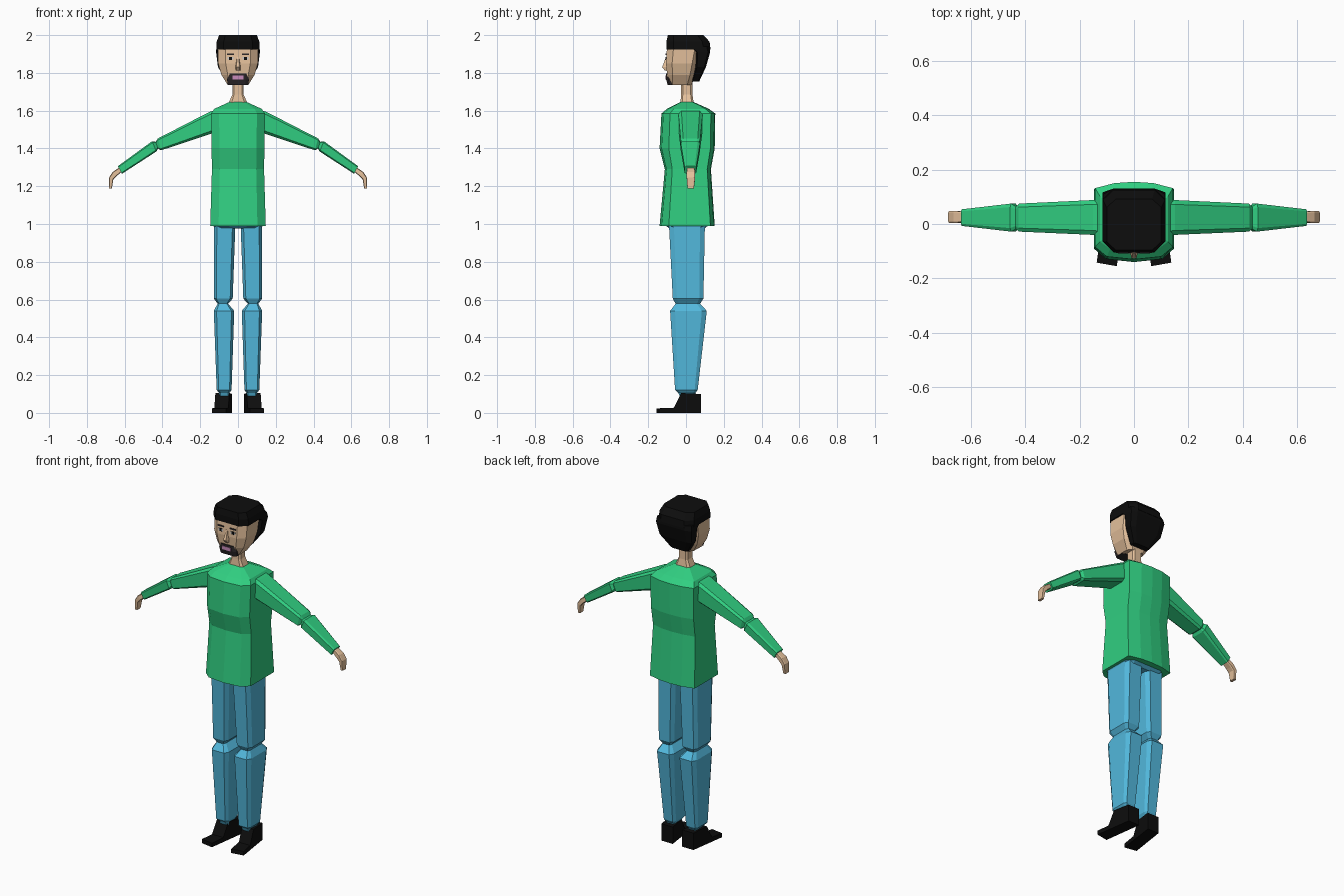
import bpy, bmesh
from mathutils import Vector as V

if "Cube" in bpy.data.objects:
    bpy.data.objects.remove(bpy.data.objects["Cube"])


def mat(name, r, g, b):
    m = bpy.data.materials.new(name)
    m.diffuse_color = (r, g, b, 1)
    m.use_nodes = True
    m.node_tree.nodes["Principled BSDF"].inputs["Base Color"].default_value = m.diffuse_color
    return m


GREEN = mat("shirt green", .03, .62, .22)
BLUE = mat("trouser blue", .085, .48, .72)
SKIN = mat("skin", .78, .53, .33)
BLACK = mat("black", .004, .004, .004)
BEARD = mat("beard", .025, .02, .022)
PINK = mat("lips", .58, .26, .5)
WHITE = mat("eye white", .8, .8, .8)


def loft(name, rings, material, side=1):
    """Skin a stack of rings, cap both ends; side=-1 mirrors across x."""
    bm = bmesh.new()
    loops = [[bm.verts.new((p[0] * side, p[1], p[2])) for p in r] for r in rings]
    n = len(loops[0])
    for a, b in zip(loops, loops[1:]):
        for i in range(n):
            j = (i + 1) % n
            bm.faces.new((a[i], a[j], b[j], b[i]))
    bm.faces.new(loops[0])
    bm.faces.new(loops[-1])
    bmesh.ops.recalc_face_normals(bm, faces=bm.faces)
    me = bpy.data.meshes.new(name)
    bm.to_mesh(me)
    bm.free()
    me.materials.append(material)
    ob = bpy.data.objects.new(name, me)
    bpy.context.collection.objects.link(ob)
    return ob


def ring(a, b, v, c=.3):
    """Chamfered rectangle: a and b are opposite mid-sides, v the half width."""
    a, b, v = V(a), V(b), V(v)
    o, u, k = (a + b) / 2, (a - b) / 2, 1 - c
    return [o + u * s + v * t for s, t in
            ((1, k), (k, 1), (-k, 1), (-1, k), (-1, -k), (-k, -1), (k, -1), (1, -k))]


def flat(z, x0, x1, y0, y1, c=.3):
    """Horizontal chamfered rectangle."""
    x = (x0 + x1) / 2
    return ring((x, y0, z), (x, y1, z), ((x1 - x0) / 2, 0, 0), c)


def box(name, x0, x1, y0, y1, z0, z1, material, side=1):
    loft(name, [[(x0, y0, z), (x1, y0, z), (x1, y1, z), (x0, y1, z)]
                for z in (z0, z1)], material, side)


def torso_ring(z, w, yf, yb):
    half = [(0, yf), (.7 * w, yf * .92), (w, yf * .65),
            (w, yb * .85), (.5 * w, yb * .97), (0, yb)]
    return [(x, y, z) for x, y in half + [(-x, y) for x, y in half[-2:0:-1]]]


# Shirt and hips
loft("shirt", [torso_ring(*r) for r in (
    (.99, .147, -.14, .152), (1.29, .138, -.112, .132), (1.40, .14, -.14, .152),
    (1.585, .143, -.13, .155), (1.61, .125, -.10, .12), (1.645, .048, -.03, .042))], GREEN)
loft("hips", [flat(.975, -.122, .122, -.085, .095), flat(1.0, -.135, .135, -.12, .13)], BLUE)

# Neck and head
loft("neck", [flat(z, -w, w, y0, y1) for z, w, y0, y1 in (
    (1.635, .052, -.03, .042), (1.685, .03, -.026, .034), (1.78, .03, -.026, .034))], SKIN)
loft("head", [flat(z, -w, w, y0, y1, .38) for z, w, y0, y1 in (
    (1.737, .055, -.094, .03), (1.79, .088, -.1, .05),
    (1.85, .105, -.106, .065), (1.945, .108, -.1, .085))], SKIN)

# Hair cap and back of the hair
loft("hair_cap", [flat(z, -w, w, y0, y1, .33) for z, w, y0, y1 in (
    (1.925, .115, -.103, .13), (1.965, .113, -.104, .125), (2.0, .1, -.096, .092))], BLACK)
loft("hair_back", [flat(z, -w, w, y0, y1) for z, w, y0, y1 in (
    (1.755, .055, .03, .07), (1.83, .106, .05, .105),
    (1.91, .116, .05, .128), (1.94, .114, -.0, .128))], BLACK)

# Face details
loft("beard", [flat(1.735, -.054, .054, -.097, -.03), flat(1.765, -.058, .058, -.105, -.03),
               flat(1.797, -.05, .05, -.106, -.05)], BEARD)
box("mouth", -.028, .028, -.109, -.09, 1.765, 1.785, PINK)
loft("nose", [[(-w, -.09, z), (w, -.09, z), (w * .5, y, z), (-w * .5, y, z)]
              for w, y, z in ((.016, -.112, 1.812), (.018, -.126, 1.83), (.008, -.106, 1.885))], SKIN)

for side, tag in ((1, "left"), (-1, "right")):
    # Eyes and brows
    box("eye_" + tag, .025, .055, -.107, -.09, 1.87, 1.884, WHITE, side)
    box("pupil_" + tag, .032, .047, -.109, -.09, 1.869, 1.885, BLACK, side)
    box("brow_" + tag, .02, .058, -.108, -.09, 1.896, 1.903, BEARD, side)

    # Arm: shoulder to elbow notch to cuff, as (top x, z, bottom x, z, y0, y1)
    def limb(name, rows, material, c=.25):
        loft(name + tag, [ring((a, (p + q) / 2, b), (d, (p + q) / 2, e), (0, (q - p) / 2, 0), c)
                          for a, b, d, e, p, q in rows], material, side)
    limb("sleeve_", [(.09, 1.61, .09, 1.5, -.045, .088), (.15, 1.594, .15, 1.475, -.04, .088),
                     (.424, 1.453, .408, 1.39, -.028, .075), (.436, 1.435, .424, 1.4, -.018, .064),
                     (.455, 1.438, .432, 1.384, -.028, .075),
                     (.636, 1.306, .614, 1.266, -.007, .054)], GREEN)
    limb("hand_", [(.62, 1.305, .61, 1.28, .008, .044), (.664, 1.275, .645, 1.252, .003, .048),
                   (.683, 1.245, .66, 1.236, .004, .048), (.684, 1.187, .668, 1.187, .008, .042)],
         SKIN)

    # Leg with a notch at the knee
    loft("leg_" + tag, [flat(z, x0, x1, y0, y1, .27) for z, x0, x1, y0, y1 in (
        (.995, .014, .127, -.09, .1), (.605, .028, .128, -.07, .092),
        (.578, .052, .108, -.055, .075), (.54, .02, .128, -.084, .11),
        (.122, .034, .113, -.058, .062), (.105, .045, .1, -.04, .05), (.08, .045, .1, -.03, .05))],
         BLUE, side)

    # Shoe: side profile swept across the foot, toes turned slightly out
    profile = [(.08, 0), (.08, .1), (-.025, .105), (-.065, .027), (-.15, .024), (-.15, 0)]
    loft("shoe_" + tag, [[(x - .14 * (y - .08), y + dy * (y < -.1), z) for y, z in profile]
                         for x, dy in ((.031, -.005), (.105, .008))], BLACK, side)
